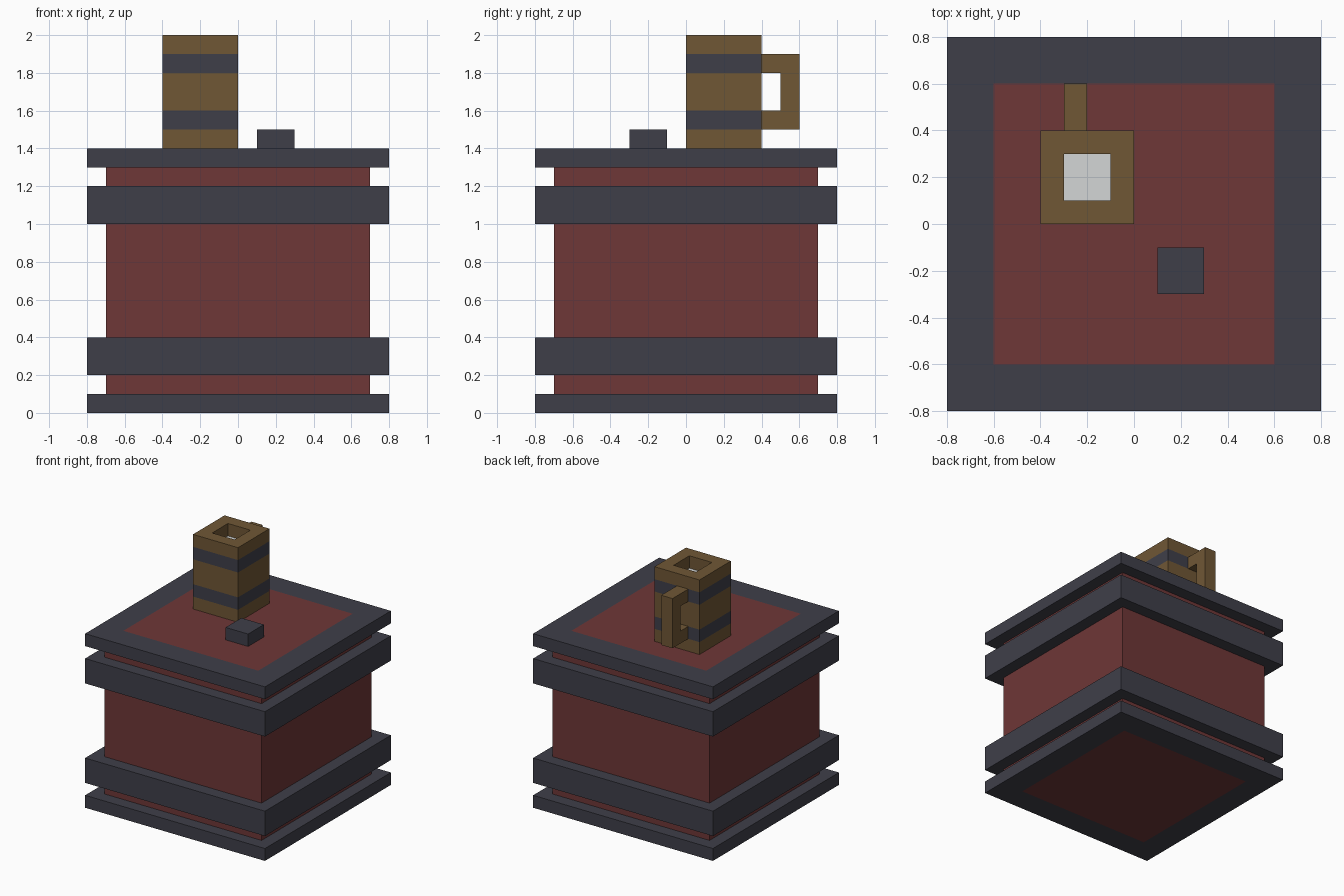
import bpy
import bmesh

cube = bpy.data.objects.get("Cube")
if cube:
    bpy.data.objects.remove(cube, do_unlink=True)


def make_material(name, hex_colour):
    """Flat material from an sRGB hex colour, stored as linear values."""
    srgb = [int(hex_colour[i:i + 2], 16) / 255 for i in (0, 2, 4)]
    rgba = [c / 12.92 if c <= 0.04045 else ((c + 0.055) / 1.055) ** 2.4 for c in srgb] + [1.0]
    mat = bpy.data.materials.new(name)
    mat.use_nodes = True
    mat.diffuse_color = rgba
    bsdf = next(n for n in mat.node_tree.nodes if n.type == 'BSDF_PRINCIPLED')
    bsdf.inputs["Base Color"].default_value = rgba
    bsdf.inputs["Roughness"].default_value = 0.9
    return mat


RED = make_material("barrel red", "6E3737")
IRON = make_material("dark iron", "3F3F49")
WOOD = make_material("mug wood", "705735")
FOAM = make_material("pale foam", "D4D6D6")


def finish(name, bm, mats):
    bmesh.ops.recalc_face_normals(bm, faces=bm.faces)
    mesh = bpy.data.meshes.new(name)
    bm.to_mesh(mesh)
    bm.free()
    for m in mats:
        mesh.materials.append(m)
    obj = bpy.data.objects.new(name, mesh)
    bpy.context.collection.objects.link(obj)
    return obj


def square_loft(name, rings, mats, centre=(0, 0), walls=None, start=0, end=0):
    """Loft square rings of (half width, z); walls, start and end are material slots."""
    bm = bmesh.new()
    cx, cy = centre
    loops = [[bm.verts.new((cx + sx * h, cy + sy * h, z))
              for sx, sy in ((-1, -1), (1, -1), (1, 1), (-1, 1))] for h, z in rings]
    for k, (a, b) in enumerate(zip(loops, loops[1:])):
        for i in range(4):
            j = (i + 1) % 4
            face = bm.faces.new((a[i], a[j], b[j], b[i]))
            face.material_index = walls[k] if walls else 0
    bm.faces.new(loops[0][::-1]).material_index = start
    bm.faces.new(loops[-1]).material_index = end
    return finish(name, bm, mats)


# Barrel body with its two iron hoops
square_loft("barrel_body", [(0.7, 0.1), (0.7, 1.3)], [RED])
for name, z in (("lower_hoop", 0.2), ("upper_hoop", 1.0)):
    square_loft(name, [(0.8, z), (0.8, z + 0.2)], [IRON])

# End rims with a flush red panel on the outer face
square_loft("bottom_rim", [(0.8, 0.1), (0.8, 0.0), (0.6, 0.0)], [IRON, RED], end=1)
square_loft("top_rim", [(0.8, 1.3), (0.8, 1.4), (0.6, 1.4)], [IRON, RED], end=1)

# Bung on the lid
square_loft("bung", [(0.1, 1.4), (0.1, 1.5)], [IRON], centre=(0.2, -0.2))

# Mug: banded outside, then over the lip and down to the foam
mug_rings = [(0.2, z) for z in (1.4, 1.5, 1.6, 1.8, 1.9, 2.0)] + [(0.1, 2.0), (0.1, 1.9)]
square_loft("mug", mug_rings, [WOOD, IRON, FOAM], centre=(-0.2, 0.2),
            walls=[0, 1, 0, 1, 0, 0, 0], end=2)

# Mug handle: C-shaped profile extruded sideways
profile = [(0.4, 1.5), (0.6, 1.5), (0.6, 1.9), (0.4, 1.9),
           (0.4, 1.8), (0.5, 1.8), (0.5, 1.6), (0.4, 1.6)]
bm = bmesh.new()
side = bm.faces.new([bm.verts.new((-0.3, y, z)) for y, z in profile])
extruded = bmesh.ops.extrude_face_region(bm, geom=[side], use_keep_orig=True)
bmesh.ops.translate(bm, vec=(0.1, 0, 0),
                    verts=[v for v in extruded["geom"] if isinstance(v, bmesh.types.BMVert)])
finish("mug_handle", bm, [WOOD])
